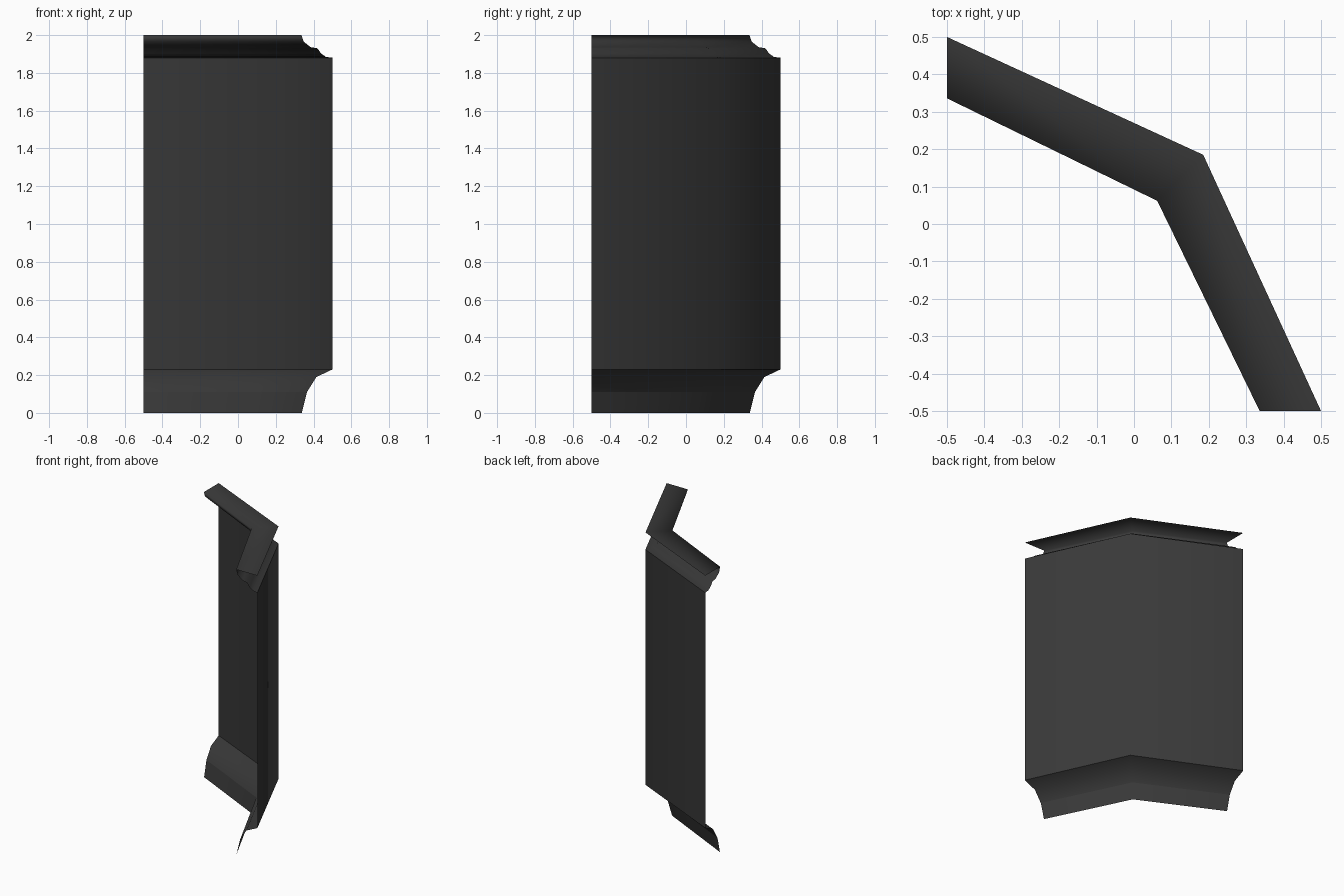
import bpy, bmesh

if "Cube" in bpy.data.objects:
    bpy.data.objects.remove(bpy.data.objects["Cube"])

# single dark material
mat = bpy.data.materials.new("dark grey")
mat.diffuse_color = (0.04, 0.04, 0.04, 1)
mat.use_nodes = True
mat.node_tree.nodes["Principled BSDF"].inputs["Base Color"].default_value = mat.diffuse_color

# profile as (distance out, height): flared foot, wall, moulded crown, flat cap
PROFILE = [(0.338, 0), (0.365, 0.11), (0.415, 0.19), (0.5, 0.23), (0.5, 1.88),
           (0.465, 1.885), (0.44, 1.903), (0.42, 1.93), (0.385, 1.936),
           (0.348, 1.965), (0.336, 2.0), (0.5, 2.0)]
SHARP = (0.11, 0.23, 1.88)


def mitre(p):
    return 0.185 + (p - 0.5) * 0.75


def sweep(name, profile):
    """Sweep a profile along the bent path, mitred on the diagonal."""
    bm = bmesh.new()
    rows = []
    for p, z in profile:
        m = mitre(p)
        rows.append([bm.verts.new(c) for c in ((-0.5, p, z), (m, m, z), (p, -0.5, z))])
    for a, b in zip(rows, rows[1:]):
        for i in range(2):
            f = bm.faces.new((a[i + 1], a[i], b[i], b[i + 1]))
            f.smooth = True
    for e in bm.edges:
        z0, z1 = (v.co.z for v in e.verts)
        if abs(z0 - z1) < 1e-5 and any(abs(z0 - s) < 1e-4 for s in SHARP):
            e.smooth = False
    me = bpy.data.meshes.new(name)
    bm.to_mesh(me)
    bm.free()
    me.materials.append(mat)
    ob = bpy.data.objects.new(name, me)
    bpy.context.collection.objects.link(ob)
    return ob


# bent wall panel with foot and crown
sweep("corner_wall_panel", PROFILE)
